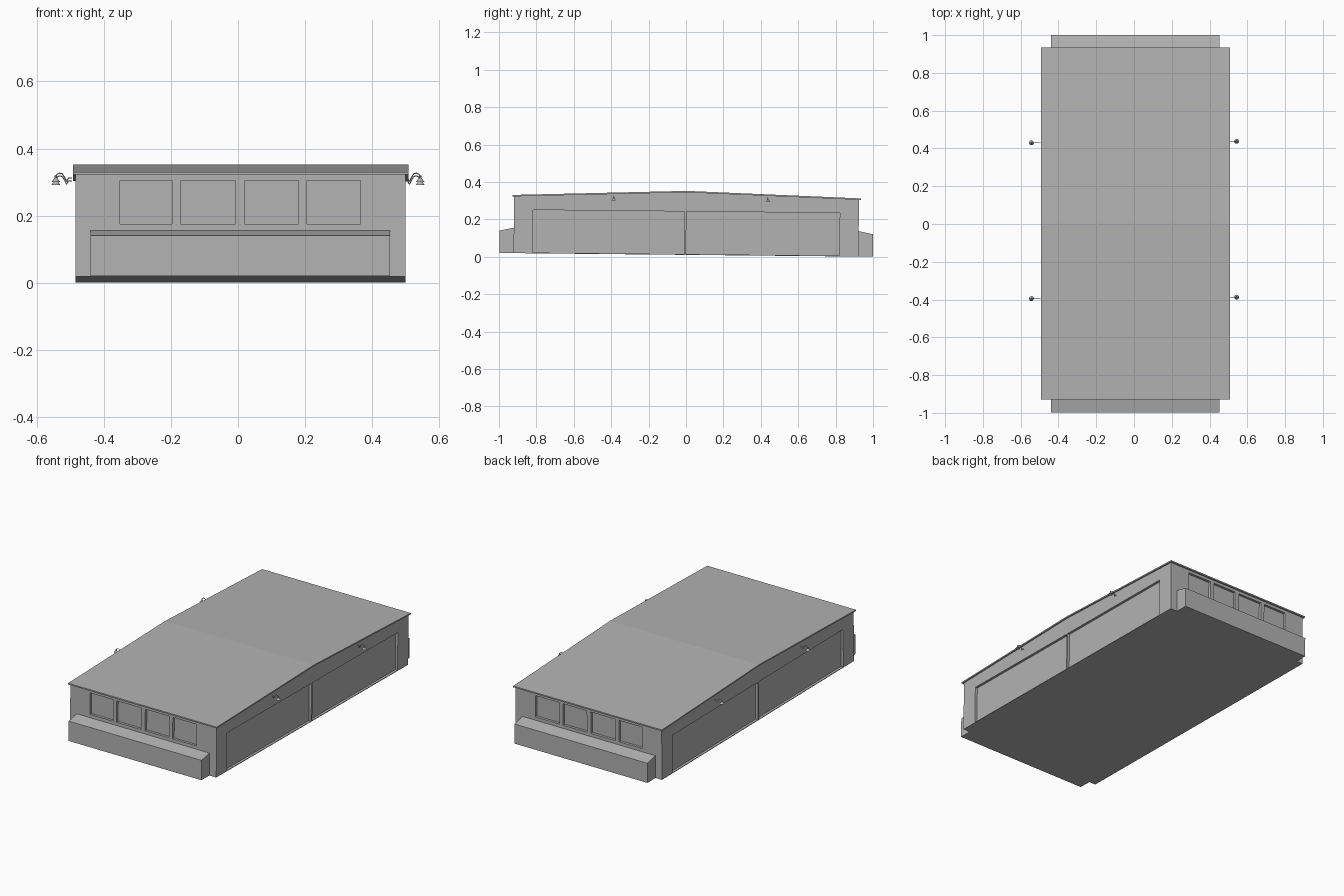
import bpy, bmesh, math
from mathutils import Matrix, Vector

if "Cube" in bpy.data.objects:
    bpy.data.objects.remove(bpy.data.objects["Cube"])

grey = bpy.data.materials.new("plain grey")
grey.diffuse_color = (0.45, 0.45, 0.45, 1)
grey.use_nodes = True
grey.node_tree.nodes["Principled BSDF"].inputs["Base Color"].default_value = grey.diffuse_color

# The whole building leans slightly downwards to the back
TILT = Matrix.Translation((0, 0, 0.01)) @ Matrix.Rotation(-0.01, 4, 'X')
CX = 0.0075


def finish(name, bm, tilt=True):
    bmesh.ops.recalc_face_normals(bm, faces=bm.faces[:])
    if tilt:
        bm.transform(TILT)
    me = bpy.data.meshes.new(name)
    bm.to_mesh(me)
    bm.free()
    me.materials.append(grey)
    ob = bpy.data.objects.new(name, me)
    bpy.context.collection.objects.link(ob)
    return ob


def box(bm, x0, x1, y0, y1, z0, z1):
    m = Matrix.Translation(((x0 + x1) / 2, (y0 + y1) / 2, (z0 + z1) / 2))
    m = m @ Matrix.Diagonal((x1 - x0, y1 - y0, z1 - z0, 1))
    bmesh.ops.create_cube(bm, size=1, matrix=m)


def extrude_x(name, profile, x0, x1):
    """Extrude a (y, z) profile from x0 to x1."""
    bm = bmesh.new()
    f = bm.faces.new([bm.verts.new((x0, y, z)) for y, z in profile])
    r = bmesh.ops.extrude_face_region(bm, geom=[f])
    vs = [v for v in r["geom"] if isinstance(v, bmesh.types.BMVert)]
    bmesh.ops.translate(bm, verts=vs, vec=(x1 - x0, 0, 0))
    return finish(name, bm)


# Main hall with gabled sides
X0, X1, Y = -0.484, 0.499, 0.922
hall = extrude_x("hall_walls", [(-Y, 0), (Y, 0), (Y, 0.304), (0, 0.335), (-Y, 0.304)], X0, X1)

# Recesses: four windows at each end, two long panels on each side
cut = bmesh.new()
D = 0.015
for a, b in ((-0.352, -0.197), (-0.172, -0.007), (0.02, 0.18), (0.205, 0.365)):
    box(cut, a, b, -Y - 0.05, -Y + D, 0.156, 0.286)
    box(cut, a, b, Y - D, Y + 0.05, 0.156, 0.286)
for a, b in ((-0.82, -0.010), (0.0, 0.82)):
    box(cut, X0 - 0.05, X0 + D, a, b, 0.004, 0.232)
    box(cut, X1 - D, X1 + 0.05, a, b, 0.004, 0.232)
cutter = finish("recess_cutter", cut)
cutter.hide_render = True
mod = hall.modifiers.new("recesses", 'BOOLEAN')
mod.operation = 'DIFFERENCE'
mod.solver = 'EXACT'
mod.object = cutter
bpy.context.view_layer.objects.active = hall
bpy.ops.object.modifier_apply(modifier=mod.name)
bpy.data.objects.remove(cutter)

# Roof slab with a low ridge
R = 0.932
extrude_x("roof", [(-R, 0.303), (0, 0.334), (R, 0.303), (R, 0.311), (0, 0.342), (-R, 0.311)],
          CX - 0.5, CX + 0.5)

# Low annexes with sloped tops at both ends
for s, name in ((-1, "front_annex"), (1, "back_annex")):
    extrude_x(name, [(s * 0.91, 0), (s * 0.9985, 0), (s * 0.9985, 0.12), (s * Y, 0.136), (s * 0.91, 0.136)],
              -0.44, 0.453)


# Gooseneck lamps under the eaves
def lamp(name, wall, side, y):
    path = [(-0.004, 0.298), (0.006, 0.298), (0.012, 0.288), (0.018, 0.300), (0.025, 0.311),
            (0.033, 0.313), (0.040, 0.309), (0.046, 0.302)]
    bm = bmesh.new()
    pts = [Vector((wall + side * px, y, pz)) for px, pz in path]
    for p, q in zip(pts, pts[1:]):
        d = q - p
        m = Matrix.Translation((p + q) / 2) @ d.to_track_quat('Z', 'Y').to_matrix().to_4x4()
        bmesh.ops.create_cone(bm, cap_ends=True, segments=6, radius1=0.0016, radius2=0.0016,
                              depth=d.length + 0.001, matrix=m)
    # shade and bulb holder
    m = Matrix.Translation((wall + side * 0.044, y, 0.293))
    bmesh.ops.create_cone(bm, cap_ends=True, segments=12, radius1=0.013, radius2=0.003,
                          depth=0.014, matrix=m)
    m = Matrix.Translation((wall + side * 0.044, y, 0.302))
    bmesh.ops.create_cone(bm, cap_ends=True, segments=8, radius1=0.004, radius2=0.004,
                          depth=0.008, matrix=m)
    finish(name, bm)


for end, dy in (("front", -0.398), ("back", 0.427)):
    lamp("left_lamp_" + end, -0.499, -1, dy)
    lamp("right_lamp_" + end, 0.499, 1, dy + 0.008)
